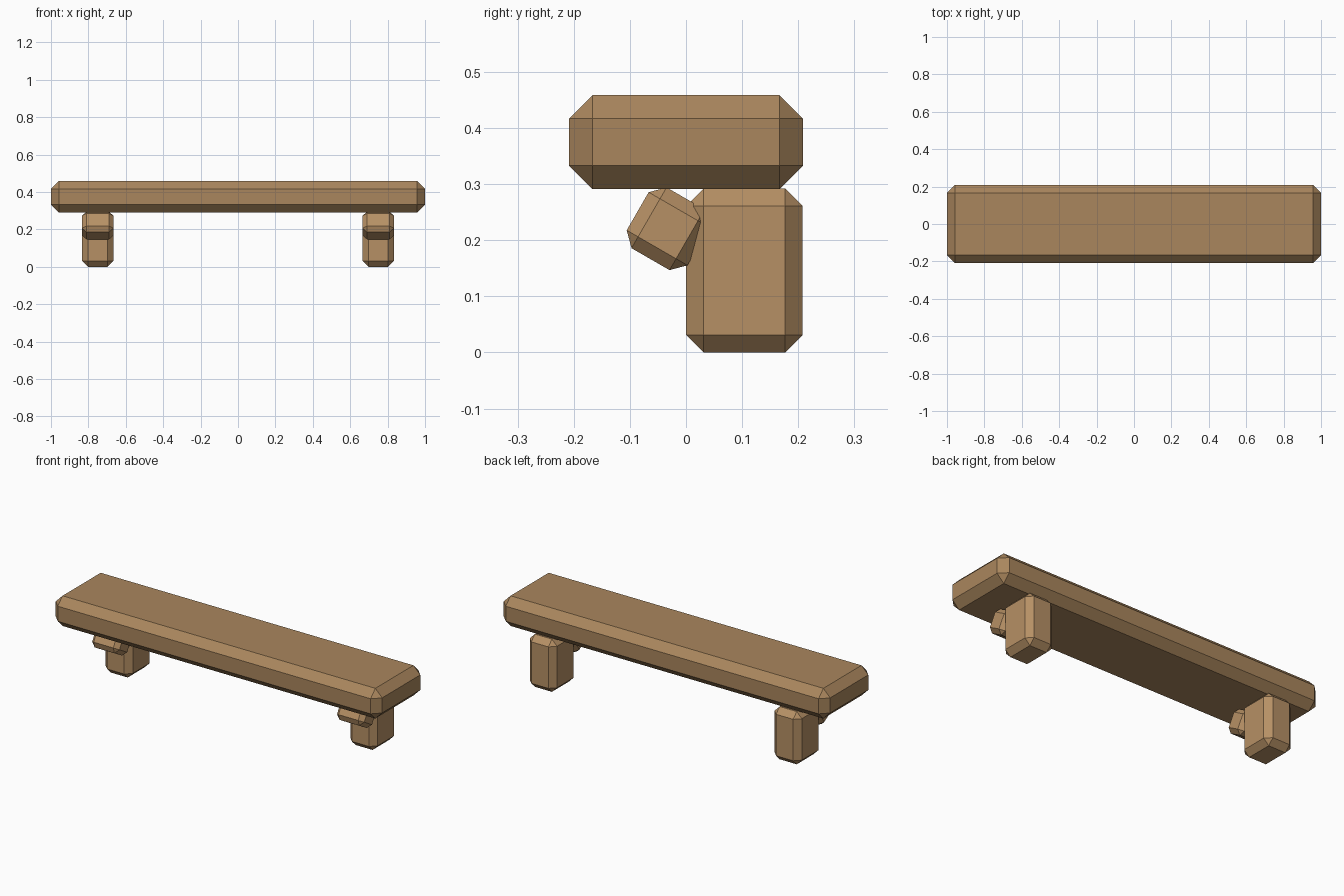
import bpy, bmesh
from math import radians
from mathutils import Matrix

if "Cube" in bpy.data.objects:
    bpy.data.objects.remove(bpy.data.objects["Cube"])


def wood(name, color):
    mat = bpy.data.materials.new(name)
    mat.diffuse_color = (*color, 1)
    mat.use_nodes = True
    mat.node_tree.nodes["Principled BSDF"].inputs["Base Color"].default_value = mat.diffuse_color
    return mat


def chamfered_box(name, center, size, chamfer, mat, tilt=0):
    bm = bmesh.new()
    bmesh.ops.create_cube(bm, size=1, matrix=Matrix.Diagonal((*size, 1)))
    bmesh.ops.bevel(bm, geom=bm.edges[:], offset=chamfer, segments=1,
                    profile=0.5, affect='EDGES')
    mesh = bpy.data.meshes.new(name)
    bm.to_mesh(mesh)
    bm.free()
    mesh.materials.append(mat)
    obj = bpy.data.objects.new(name, mesh)
    obj.location = center
    obj.rotation_euler.x = radians(tilt)
    bpy.context.collection.objects.link(obj)
    return obj


plank_wood = wood("plank_wood", (0.40, 0.24, 0.11))
post_wood = wood("post_wood", (0.47, 0.28, 0.13))

# Long plank on top
chamfered_box("plank", (0, 0, 0.375), (2, 0.417, 0.167), 0.0417, plank_wood)

# Rear posts and the tilted blocks that brace them, mirrored left and right
for side, s in (("left", -1), ("right", 1)):
    chamfered_box(f"{side}_post", (s * 0.75, 0.104, 0.146),
                  (0.167, 0.208, 0.292), 0.0312, post_wood)
    chamfered_box(f"{side}_brace", (s * 0.75, -0.032, 0.2205),
                  (0.167, 0.125, 0.125), 0.0234, post_wood, tilt=-30)
